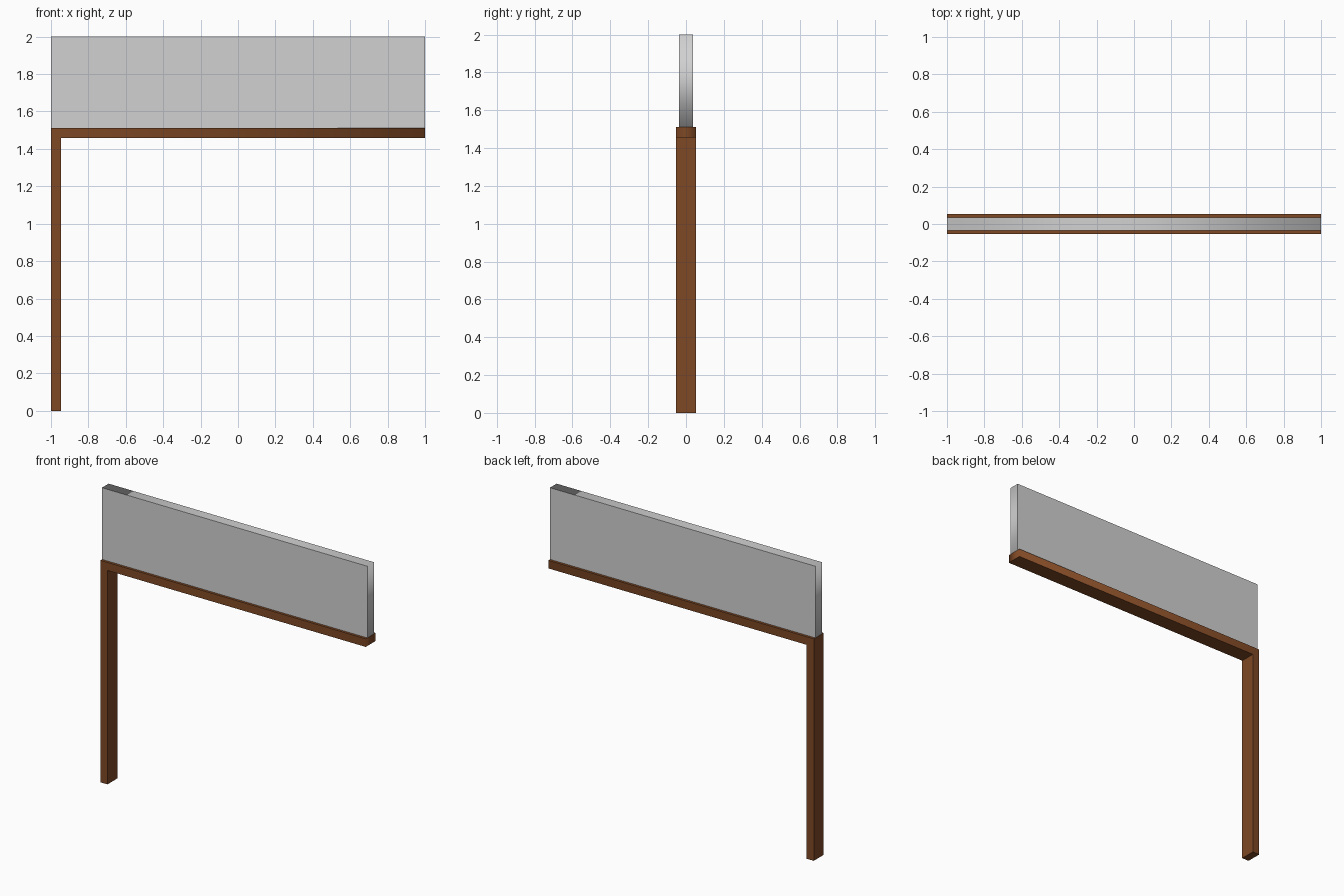
import bpy, bmesh

if "Cube" in bpy.data.objects:
    bpy.data.objects.remove(bpy.data.objects["Cube"])


def material(name, rgb):
    m = bpy.data.materials.new(name)
    m.diffuse_color = (*rgb, 1.0)
    m.use_nodes = True
    m.node_tree.nodes["Principled BSDF"].inputs["Base Color"].default_value = m.diffuse_color
    return m


def extrude_profile(name, points, half_depth, mat, keep_soft):
    """Extrude an x-z profile along y; edges are sharp unless keep_soft(a, b)."""
    bm = bmesh.new()
    front = [bm.verts.new((x, -half_depth, z)) for x, z in points]
    back = [bm.verts.new((x, half_depth, z)) for x, z in points]
    n = len(points)
    bm.faces.new(front)
    bm.faces.new(back[::-1])
    for i in range(n):
        j = (i + 1) % n
        bm.faces.new((front[j], front[i], back[i], back[j]))
    bmesh.ops.recalc_face_normals(bm, faces=bm.faces)
    for f in bm.faces:
        f.smooth = True
    for e in bm.edges:
        e.smooth = keep_soft(e.verts[0].co, e.verts[1].co)
    me = bpy.data.meshes.new(name)
    bm.to_mesh(me)
    bm.free()
    me.materials.append(mat)
    ob = bpy.data.objects.new(name, me)
    bpy.context.collection.objects.link(ob)
    return ob


brown = material("brown wood", (0.209, 0.065, 0.018))
grey = material("light grey", (0.64, 0.64, 0.64))

BEAM_BOTTOM, BEAM_TOP, POST = 1.457, 1.512, -0.947

# L-shaped post and beam, softened only round the free end of the beam
extrude_profile(
    "post_and_beam",
    [(-1, 0), (POST, 0), (POST, BEAM_BOTTOM), (1, BEAM_BOTTOM), (1, BEAM_TOP), (-1, BEAM_TOP)],
    0.053, brown,
    lambda a, b: a.x > 0.99 and b.x > 0.99 and abs(a.z - b.z) > 0.01)

# Sign panel standing on the beam: flat front and back, soft shading round the rim
extrude_profile(
    "sign_panel",
    [(-1, BEAM_TOP), (1, BEAM_TOP), (1, 2), (-1, 2)],
    0.036, grey,
    lambda a, b: abs(a.y - b.y) > 0.01)
